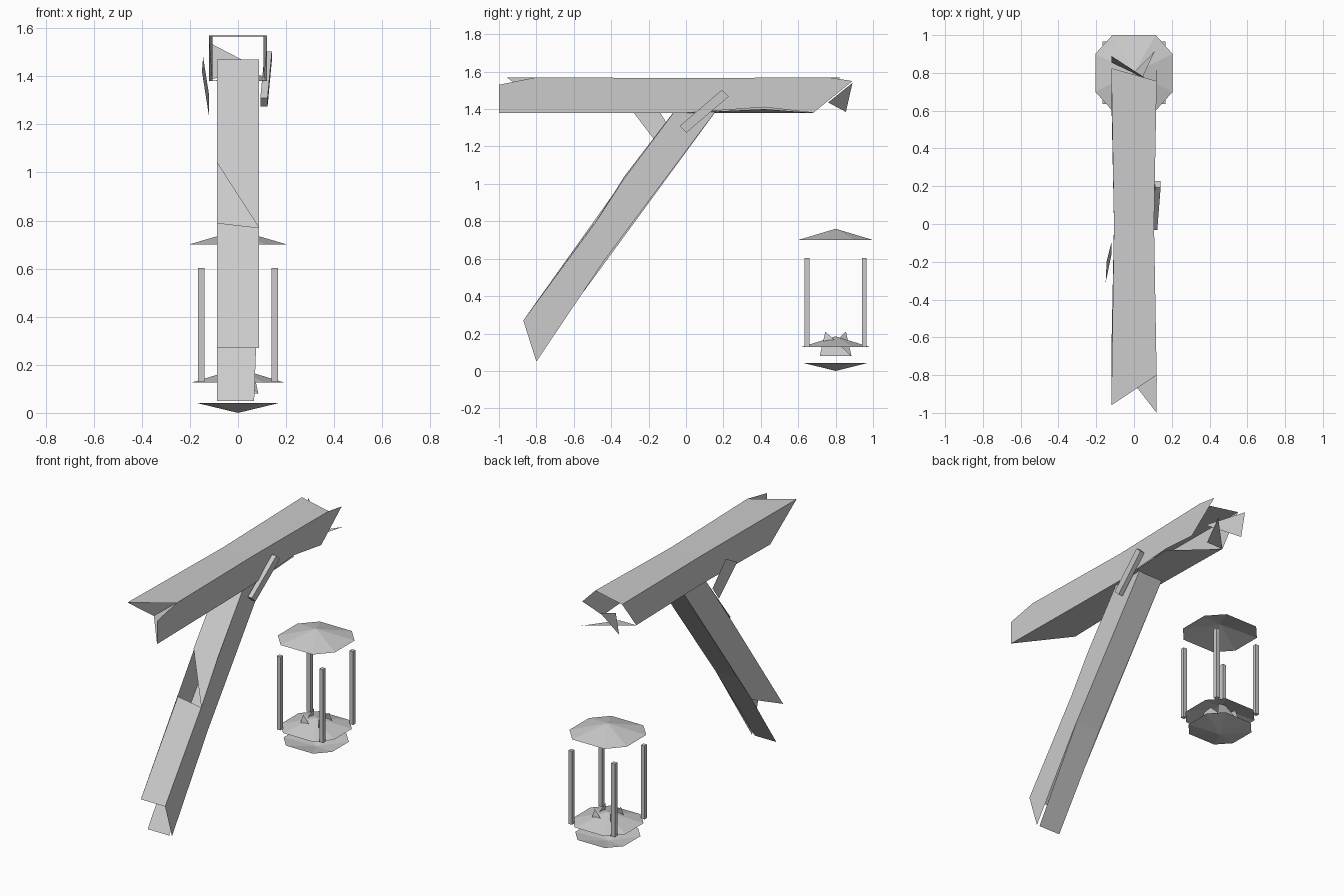
import bpy
from mathutils import Matrix, Vector

if "Cube" in bpy.data.objects:
    bpy.data.objects.remove(bpy.data.objects["Cube"])


def panels(name, faces):
    """Thin flat-faced shell made from a few polygons."""
    verts, idx = [], []
    for f in faces:
        idx.append(range(len(verts), len(verts) + len(f)))
        verts += f
    me = bpy.data.meshes.new(name)
    me.from_pydata(verts, [], [list(i) for i in idx])
    ob = bpy.data.objects.new(name, me)
    bpy.context.collection.objects.link(ob)
    return ob


def side(x, pts):
    return [(x, y, z) for y, z in pts]


# Beam: hollow box with ragged, open ends and a slightly narrow waist
T, B, W, M = 1.57, 1.38, 0.12, 0.106
mtr, mtl = (M, 0, T - .005), (-M, 0, T - .005)
mbr, mbl = (M, 0, B), (-M, 0, B)
panels("beam", [
    # top
    [(-W, -.96, T), (W, -.8, T), mtr, mtl],
    [mtl, mtr, (W, .757, T), (-W, .825, T)],
    # right wall
    [(W, -1, B), mbr, mtr, (W, -.8, T), (W, -1, 1.53)],
    [mbr, (M, .42, 1.41), (W, .68, B), (W, .89, 1.55), (W, .757, T), mtr],
    # left wall
    [(-W, -.96, T), mtl, mbl, (-W, -.69, B)],
    [mtl, (-W, .825, T), (-W, .68, B), mbl],
    # bottom
    [(W, -1, B), (-W, -.69, B), mbl, mbr],
    [mbr, mbl, (-W, .68, B), (M, .42, 1.4)],
    # broken end pieces
    [(.08, .76, 1.435), (-W, .89, 1.54), (-W, .855, 1.385)],
    [(-W, .68, B), (.0, .68, B), (.11, .915, 1.405)],
])

# Diagonal brace: open shell with a split upper face
b = 0.087
panels("brace", [
    # right wall
    side(b, [(-.8, .05), (-.43, .6), (.22, 1.47), (.0, 1.47), (-.33, 1.03), (-.48, .8), (-.87, .27)]),
    # left wall
    side(-b, [(-.55, .42), (.22, 1.47), (.0, 1.47), (-.1, 1.34), (-.35, 1.0), (-.87, .27)]),
    # lower face
    [(-b, -.8, .05), (.067, -.8, .05), (b, -.43, .6), (-b, -.43, .6)],
    [(-b, -.43, .6), (b, -.43, .6), (b, .22, 1.47), (-b, .22, 1.47)],
    # upper face in two pieces
    [(-b, -.87, .27), (b, -.87, .27), (b, -.5, .77), (-b, -.49, .79)],
    [(-b, -.33, 1.04), (b, -.5, .77), (b, .0, 1.47), (-b, .0, 1.47)],
])

# Peg on the right of the joint, splinter on the left
s = .018
corners = lambda x, y, z: [(x - .015, y - s, z + s), (x + .015, y - s, z + s),
                           (x + .015, y + s, z - s), (x - .015, y + s, z - s)]
lo, hi = corners(.108, -.015, 1.292), corners(.126, .21, 1.485)
panels("right_peg", [lo, hi] + [[lo[i], lo[(i + 1) % 4], hi[(i + 1) % 4], hi[i]] for i in range(4)])
panels("left_splinter", [[(-.15, -.31, 1.42), (-.145, -.2, 1.48), (-.12, -.1, 1.32), (-.12, -.165, 1.23)]])

# Lantern plates: shallow eight-sided cones
CY = 0.8


def shallow_cone(name, scale, rim, apex):
    ring = [(.115, -.2), (.205, -.1), (.205, .1), (.115, .2),
            (-.115, .2), (-.205, .1), (-.205, -.1), (-.115, -.2)]
    pts = [(x * scale, CY + y * scale, rim) for x, y in ring]
    panels(name, [[pts[i], pts[(i + 1) % 8], (0, CY, apex)] for i in range(8)])


shallow_cone("lantern_roof", 1.0, .70, .76)
shallow_cone("lantern_floor", .93, .127, .185)
shallow_cone("lantern_base", .85, .042, .0)

# Corner posts
for i, (sx, sy) in enumerate([(1, 1), (1, -1), (-1, -1), (-1, 1)]):
    loc = Vector((sx * .153, CY + sy * .153, .365))
    bpy.ops.mesh.primitive_cube_add(size=1, location=loc)
    post = bpy.context.object
    post.name = f"lantern_post_{i + 1}"
    post.scale = (.026, .026, .475)

# Candle holder spikes poking through the floor
spikes = []
for k in range(4):
    rot = Matrix.Rotation(k * 1.5707963, 4, 'Z')
    tri = [(.08, -.085, .08), (.08, .085, .08), (.055, -.055, .21)]
    spikes.append([tuple(rot @ Vector(p) + Vector((0, CY, 0))) for p in tri])
panels("candle_holder", spikes)
